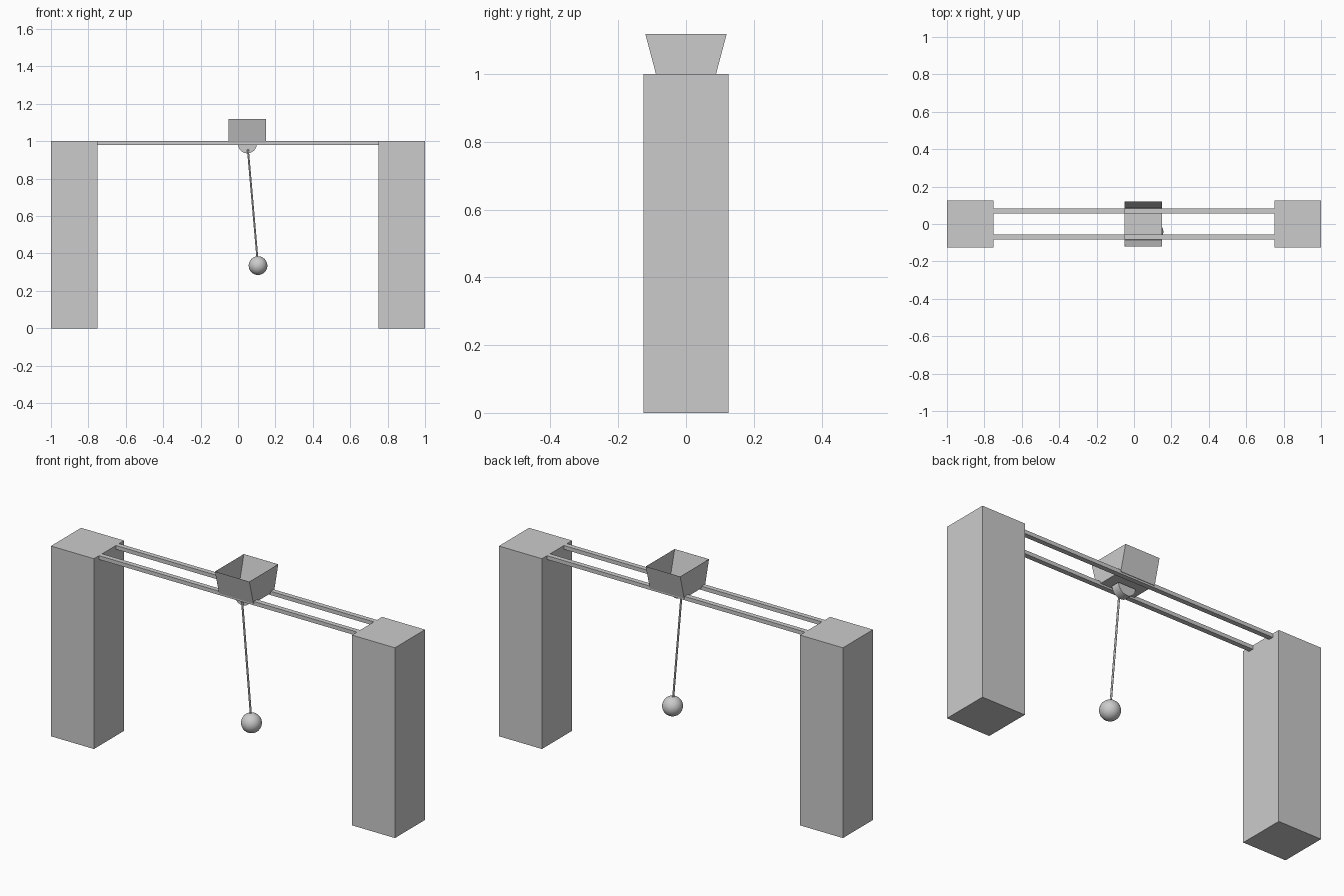
import bpy, bmesh, math
from mathutils import Vector, Matrix

cube = bpy.data.objects.get("Cube")
if cube:
    bpy.data.objects.remove(cube, do_unlink=True)

grey = bpy.data.materials.new("light grey")
grey.use_nodes = True
grey.diffuse_color = (0.6, 0.6, 0.6, 1)
grey.node_tree.nodes["Principled BSDF"].inputs["Base Color"].default_value = (0.6, 0.6, 0.6, 1)


def finish(name, bm, smooth=False):
    bmesh.ops.recalc_face_normals(bm, faces=bm.faces)
    mesh = bpy.data.meshes.new(name)
    for f in bm.faces:
        f.smooth = smooth
    bm.to_mesh(mesh)
    bm.free()
    mesh.materials.append(grey)
    obj = bpy.data.objects.new(name, mesh)
    bpy.context.collection.objects.link(obj)
    return obj


def box(name, low, high):
    low, high = Vector(low), Vector(high)
    bm = bmesh.new()
    bmesh.ops.create_cube(bm, size=1)
    bmesh.ops.scale(bm, vec=high - low, verts=bm.verts)
    bmesh.ops.translate(bm, vec=(low + high) / 2, verts=bm.verts)
    return finish(name, bm)


# Pillars and the two rails between them
box("left_pillar", (0.75, -0.125, 0), (1, 0.125, 1))
box("right_pillar", (-1, -0.125, 0), (-0.75, 0.125, 1))
box("back_rail", (-0.75, 0.057, 0.98), (0.75, 0.083, 1))
box("front_rail", (-0.75, -0.083, 0.98), (0.75, -0.057, 1))

# Open cart: flared trough made of a thin sheet
cart_x, floor_z, rim_z = 0.05, 0.99, 1.118
bm = bmesh.new()
bmesh.ops.create_cube(bm, size=1)
for v in bm.verts:
    top = v.co.z > 0
    half = 0.12 if top else 0.086
    v.co = (cart_x + v.co.x * 0.2, math.copysign(half, v.co.y), rim_z if top else floor_z)
lid = [f for f in bm.faces if f.calc_center_median().z > rim_z - 0.001]
bmesh.ops.delete(bm, geom=lid, context='FACES_ONLY')
cart = finish("cart", bm)
sheet = cart.modifiers.new("sheet", 'SOLIDIFY')
sheet.thickness = 0.001

# Half-round pivot bracket under the cart
bm = bmesh.new()
arc = [math.pi * (1 + i / 16) for i in range(17)]
profile = [bm.verts.new((cart_x + 0.05 * math.cos(a), -0.035, 0.985 + 0.05 * math.sin(a))) for a in arc]
face = bm.faces.new(profile)
solid = bmesh.ops.extrude_face_region(bm, geom=[face])
bmesh.ops.translate(bm, vec=(0, 0.045, 0), verts=[g for g in solid["geom"] if isinstance(g, bmesh.types.BMVert)])
finish("pivot_bracket", bm)

# Pendulum rod and bob
top, bob = Vector((0.053, -0.041, 0.955)), Vector((0.107, -0.041, 0.335))
bm = bmesh.new()
axis = top - bob
turn = axis.to_track_quat('Z', 'Y').to_matrix().to_4x4()
bmesh.ops.create_cone(bm, cap_ends=True, segments=16, radius1=0.005, radius2=0.005,
                      depth=axis.length, matrix=Matrix.Translation((top + bob) / 2) @ turn)
finish("pendulum_rod", bm)

bm = bmesh.new()
bmesh.ops.create_uvsphere(bm, u_segments=32, v_segments=16, radius=0.05, matrix=Matrix.Translation(bob))
finish("pendulum_bob", bm, smooth=True)
